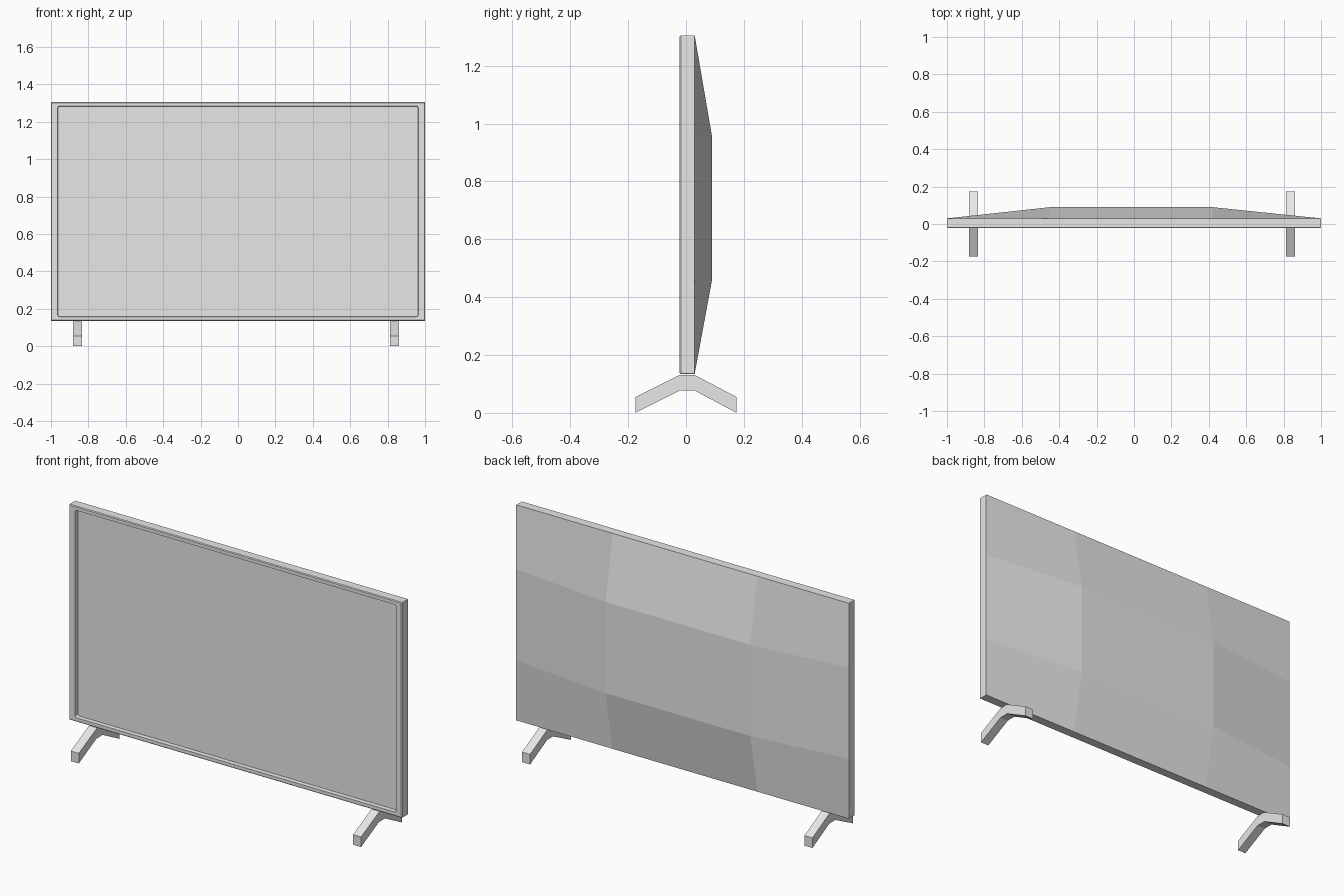
import bpy, bmesh, math

if "Cube" in bpy.data.objects:
    bpy.data.objects.remove(bpy.data.objects["Cube"], do_unlink=True)

grey = bpy.data.materials.new("light grey")
grey.use_nodes = True
colour = (0.8, 0.8, 0.8, 1)
grey.diffuse_color = colour
grey.node_tree.nodes["Principled BSDF"].inputs["Base Color"].default_value = colour

BOTTOM, TOP = 0.135, 1.305
MID = (BOTTOM + TOP) / 2
HALF_H = (TOP - BOTTOM) / 2
FRONT, BACK = -0.022, 0.03


def finish(name, bm):
    bmesh.ops.recalc_face_normals(bm, faces=bm.faces)
    mesh = bpy.data.meshes.new(name)
    bm.to_mesh(mesh)
    bm.free()
    mesh.materials.append(grey)
    obj = bpy.data.objects.new(name, mesh)
    bpy.context.collection.objects.link(obj)
    return obj


def rounded_loop(bm, half_w, half_h, y, radius, steps=4):
    """Ring of vertices around a rounded rectangle facing the front."""
    verts = []
    for corner, (sx, sz) in enumerate([(1, 1), (-1, 1), (-1, -1), (1, -1)]):
        for i in range(steps + 1):
            a = math.pi / 2 * (corner + i / steps)
            verts.append(bm.verts.new((
                sx * (half_w - radius) + radius * math.cos(a), y,
                MID + sz * (half_h - radius) + radius * math.sin(a))))
    return verts


def bridge(bm, a, b):
    for i in range(len(a)):
        j = (i + 1) % len(a)
        bm.faces.new((a[i], a[j], b[j], b[i]))


# Frame: outer side, small chamfer, bezel and the step down to the screen
bm = bmesh.new()
loops = [rounded_loop(bm, 1 - dx, HALF_H - dz, y, r) for dx, dz, y, r in [
    (0, 0, BACK, 0.003),
    (0, 0, FRONT + 0.004, 0.003),
    (0.004, 0.004, FRONT, 0.003),
    (0.036, 0.022, FRONT, 0.01),
    (0.038, 0.024, 0.002, 0.01),
    (0.036, 0.022, BACK - 0.01, 0.01),
    (0.004, 0.004, BACK, 0.003)]]
for a, b in zip(loops, loops[1:] + loops[:1]):
    bridge(bm, a, b)
finish("screen_frame", bm)

# Screen: flat sheet set back inside the frame
bm = bmesh.new()
bm.faces.new(rounded_loop(bm, 0.963, HALF_H - 0.023, 0.0, 0.01))
screen = finish("screen", bm)
if screen.data.polygons[0].normal.y > 0:
    screen.data.flip_normals()

# Back cover: three by three panels, with the middle one raised
bm = bmesh.new()
columns = [-1, -0.45, 0.42, 1]
rows = [BOTTOM, 0.46, 0.955, TOP]
grid = [[bm.verts.new((x, 0.09 if 0 < i < 3 and 0 < j < 3 else BACK, z))
         for i, x in enumerate(columns)] for j, z in enumerate(rows)]
for j in range(3):
    for i in range(3):
        bm.faces.new((grid[j][i], grid[j + 1][i], grid[j + 1][i + 1], grid[j][i + 1]))
finish("back_cover", bm)

# Feet: a bent strip profile extruded sideways
profile = [(-0.175, 0), (-0.022, 0.077), (0.03, 0.077), (0.175, 0),
           (0.175, 0.055), (0.03, 0.131), (-0.022, 0.131), (-0.175, 0.055)]
for name, x in (("right_foot", -0.882), ("left_foot", 0.814)):
    bm = bmesh.new()
    face = bm.faces.new([bm.verts.new((x, y, z)) for y, z in profile])
    ext = bmesh.ops.extrude_face_region(bm, geom=[face])
    moved = [v for v in ext["geom"] if isinstance(v, bmesh.types.BMVert)]
    bmesh.ops.translate(bm, verts=moved, vec=(0.048, 0, 0))
    finish(name, bm)
